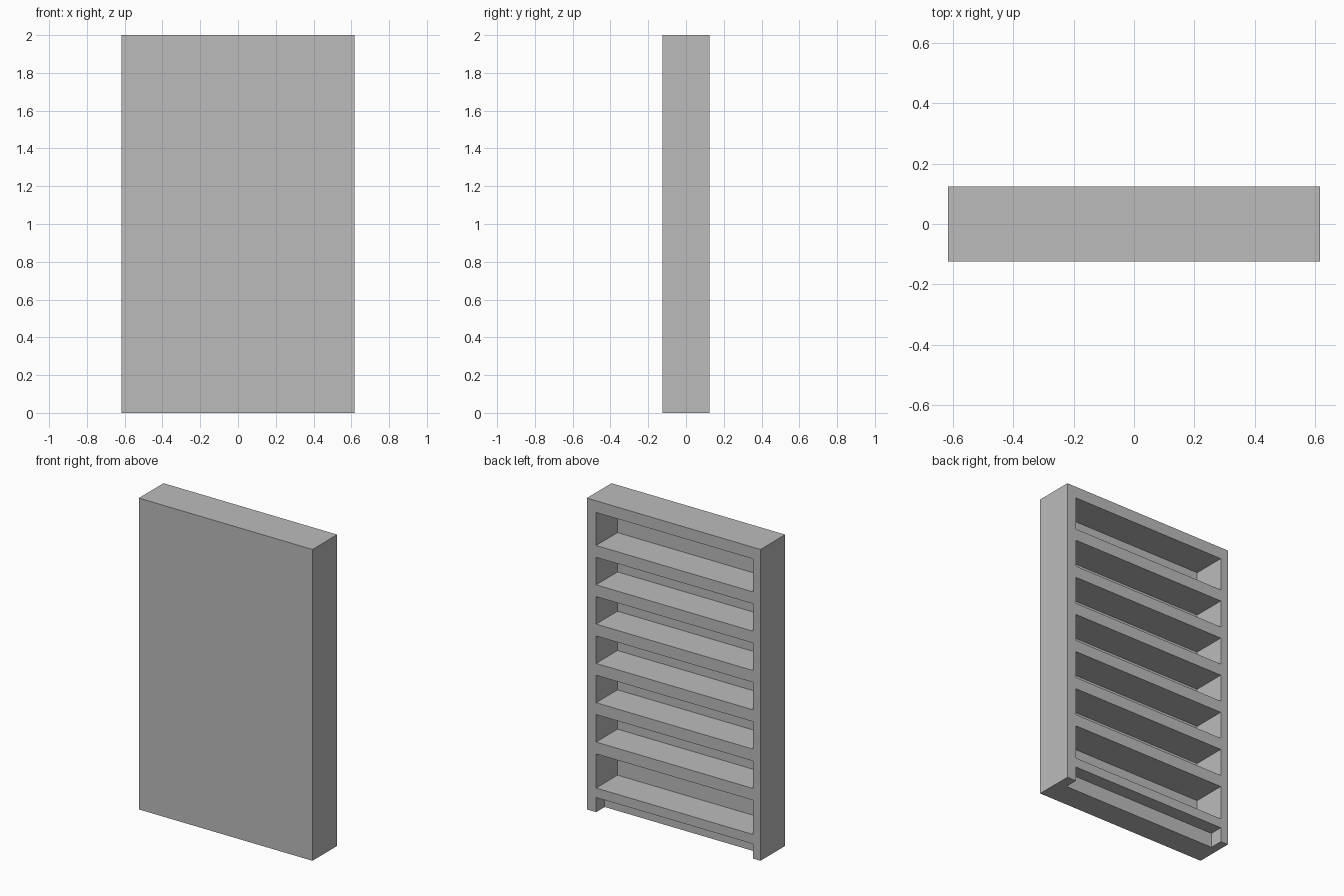
import bpy

# Remove the default object
cube = bpy.data.objects.get("Cube")
if cube:
    bpy.data.objects.remove(cube, do_unlink=True)

# Single flat material
grey = bpy.data.materials.new("plain_grey")
grey.use_nodes = True
grey.diffuse_color = (0.5, 0.5, 0.5, 1)
grey.node_tree.nodes["Principled BSDF"].inputs["Base Color"].default_value = (0.5, 0.5, 0.5, 1)


def box(name, x, y, z):
    """Axis-aligned box from (min, max) ranges."""
    bpy.ops.mesh.primitive_cube_add(size=1)
    ob = bpy.context.object
    ob.name = name
    for v in ob.data.vertices:
        for axis, (low, high) in enumerate((x, y, z)):
            v.co[axis] = low if v.co[axis] < 0 else high
    ob.data.materials.append(grey)
    return ob


def carve(target, cutter):
    """Cut one box out of the target and discard the cutter."""
    cutter.hide_render = True
    mod = target.modifiers.new("opening", 'BOOLEAN')
    mod.operation = 'DIFFERENCE'
    mod.solver = 'EXACT'
    mod.object = cutter
    bpy.context.view_layer.objects.active = target
    bpy.ops.object.modifier_apply(modifier=mod.name)
    bpy.data.objects.remove(cutter, do_unlink=True)


# Solid carcass: its closed panel faces the front
half_w, half_d = 0.617, 0.125
carcass = box("bookcase_carcass", (-half_w, half_w), (-half_d, half_d), (0, 2))

inner_x = (-0.563, 0.551)
rear = half_d + 0.1
panel_y = -0.092

# Shelf openings on the rear side, evenly pitched boards between them
pitch, board = 0.2525, 0.076
top_z, first_board, base_z, count = 1.925, 1.637, 0.155, 7
for i in range(count):
    high = top_z if i == 0 else first_board - (i - 1) * pitch
    low = base_z if i == count - 1 else first_board + board - i * pitch
    carve(carcass, box("shelf_opening", inner_x, (panel_y, rear), (low, high)))

# Shallow toe kick below the bottom shelf
carve(carcass, box("toe_kick", inner_x, (0.038, rear), (-0.1, 0.094)))
